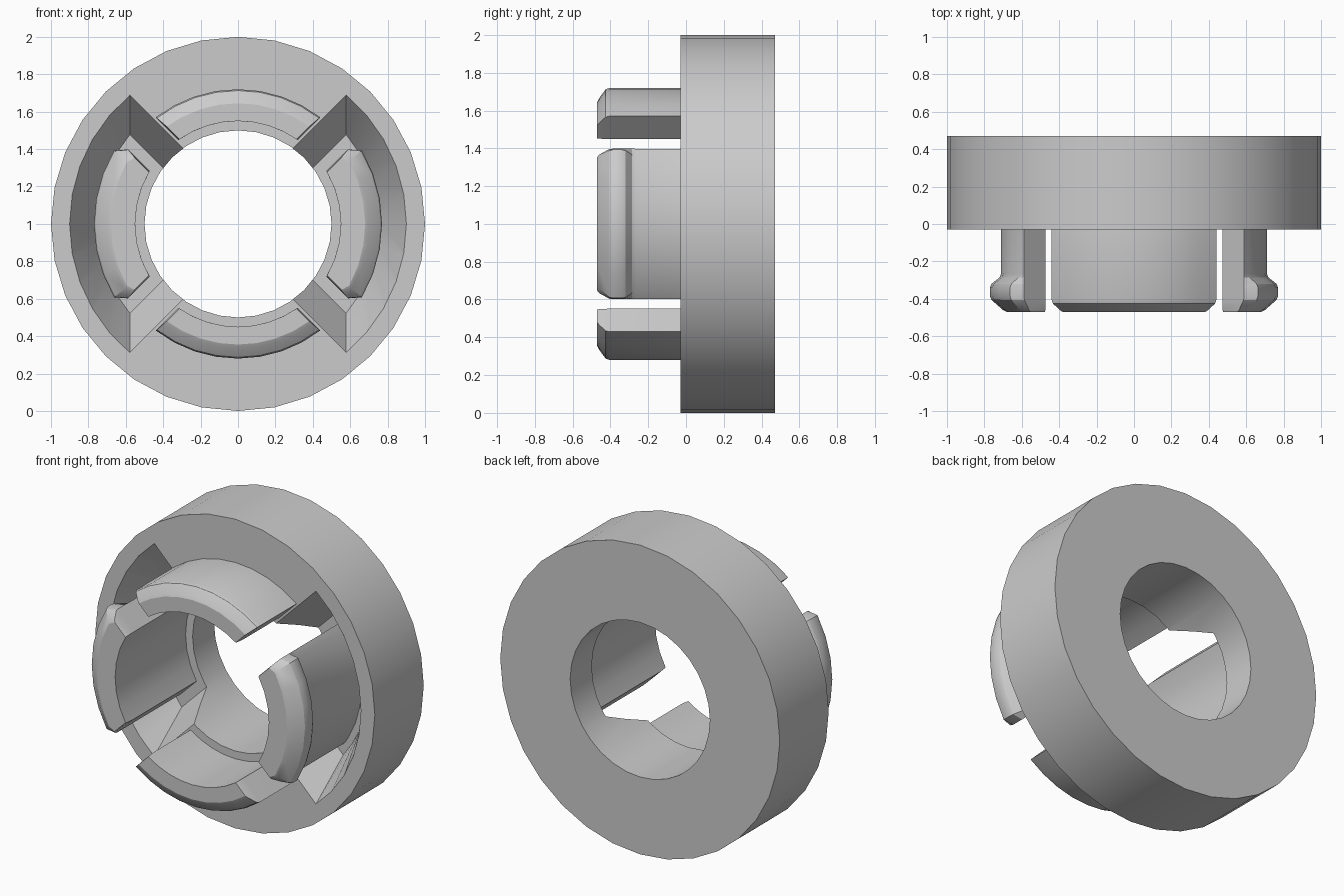
import bpy, bmesh, math

if "Cube" in bpy.data.objects:
    bpy.data.objects.remove(bpy.data.objects["Cube"])


def finish(name, bm):
    bmesh.ops.recalc_face_normals(bm, faces=bm.faces[:])
    me = bpy.data.meshes.new(name)
    bm.to_mesh(me)
    bm.free()
    ob = bpy.data.objects.new(name, me)
    bpy.context.collection.objects.link(ob)
    return ob


def activate(ob):
    bpy.ops.object.select_all(action='DESELECT')
    ob.select_set(True)
    bpy.context.view_layer.objects.active = ob


def end_angle(r, d):
    # where a circle of radius r meets a 45 degree end face offset by d
    return math.acos(d / (math.sqrt(2) * r)) - math.pi / 4


def outline(ri, ro, rc, d, cut, n):
    # arc segment: outer arc, corner points, inner arc
    ac, ai = end_angle(rc, d), end_angle(ri, d)
    ao = ac - cut if cut else end_angle(ro, d)
    pts = [(ro, -ao + 2 * ao * i / n) for i in range(n + 1)]
    if cut:
        pts = [(rc, -ac)] + pts + [(rc, ac)]
    pts += [(ri, ai - 2 * ai * i / n) for i in range(n + 1)]
    return [(r * math.cos(a), r * math.sin(a)) for r, a in pts]


def segment(name, turn, stations, cut=0.0, n=8):
    # loft through stations (y, inner radius, outer radius, corner radius, end offset)
    bm = bmesh.new()
    c, s = math.cos(turn), math.sin(turn)
    loops = []
    for y, ri, ro, rc, d in stations:
        loops.append([bm.verts.new((u * c - v * s, y, 1 + u * s + v * c))
                      for u, v in outline(ri, ro, rc, d, cut, n)])
    for a, b in zip(loops, loops[1:]):
        for i in range(len(a)):
            j = (i + 1) % len(a)
            bm.faces.new((a[i], a[j], b[j], b[i]))
    bm.faces.new(loops[0])
    bm.faces.new(loops[-1])
    return finish(name, bm)


# ring body
bm = bmesh.new()
N = 32
loops = [[bm.verts.new((r * math.sin(2 * math.pi * i / N), y,
                        1 + r * math.cos(2 * math.pi * i / N))) for i in range(N)]
         for r, y in ((1, -0.03), (1, 0.47), (0.5, 0.47), (0.5, -0.03))]
for k in range(4):
    a, b = loops[k], loops[(k + 1) % 4]
    for i in range(N):
        j = (i + 1) % N
        bm.faces.new((a[i], a[j], b[j], b[i]))
ring = finish("ring_body", bm)

# tapered pockets on the left and right, open to the bore
for turn in (0, math.pi):
    cutter = segment("pocket_cutter", turn,
                     [(-0.05, 0.3, 0.911, 0.911, -0.125),
                      (0.25, 0.3, 0.75, 0.75, 0.10)], n=10)
    cutter.hide_render = True
    mod = ring.modifiers.new("pocket", 'BOOLEAN')
    mod.operation = 'DIFFERENCE'
    mod.solver = 'EXACT'
    mod.object = cutter
    activate(ring)
    bpy.ops.object.modifier_apply(modifier=mod.name)
    bpy.data.objects.remove(cutter)

parts = [ring]

# plain tabs at top and bottom
plain = [(-0.025, 0.55, 0.72, 0.72, 0.13),
         (-0.405, 0.55, 0.72, 0.72, 0.13),
         (-0.425, 0.55, 0.713, 0.713, 0.132),
         (-0.46, 0.55, 0.665, 0.665, 0.137),
         (-0.47, 0.55, 0.645, 0.645, 0.14)]
for name, turn in (("top_tab", math.pi / 2), ("bottom_tab", -math.pi / 2)):
    parts.append(segment(name, turn, plain))

# hooked clips at left and right, rooted in the pocket floors
hook = [(0.255, 0.55, 0.71, 0.7095, 0.19),
        (-0.265, 0.55, 0.71, 0.7095, 0.19),
        (-0.285, 0.55, 0.718, 0.71, 0.19),
        (-0.32, 0.55, 0.762, 0.71, 0.19),
        (-0.34, 0.55, 0.77, 0.71, 0.19),
        (-0.385, 0.55, 0.77, 0.71, 0.19),
        (-0.405, 0.55, 0.763, 0.708, 0.19),
        (-0.46, 0.55, 0.70, 0.67, 0.195),
        (-0.47, 0.55, 0.68, 0.655, 0.2)]
for name, turn in (("right_clip", 0), ("left_clip", math.pi)):
    parts.append(segment(name, turn, hook, cut=0.06, n=6))

for ob in parts:
    activate(ob)
    bpy.ops.object.shade_smooth_by_angle(angle=math.radians(25))
